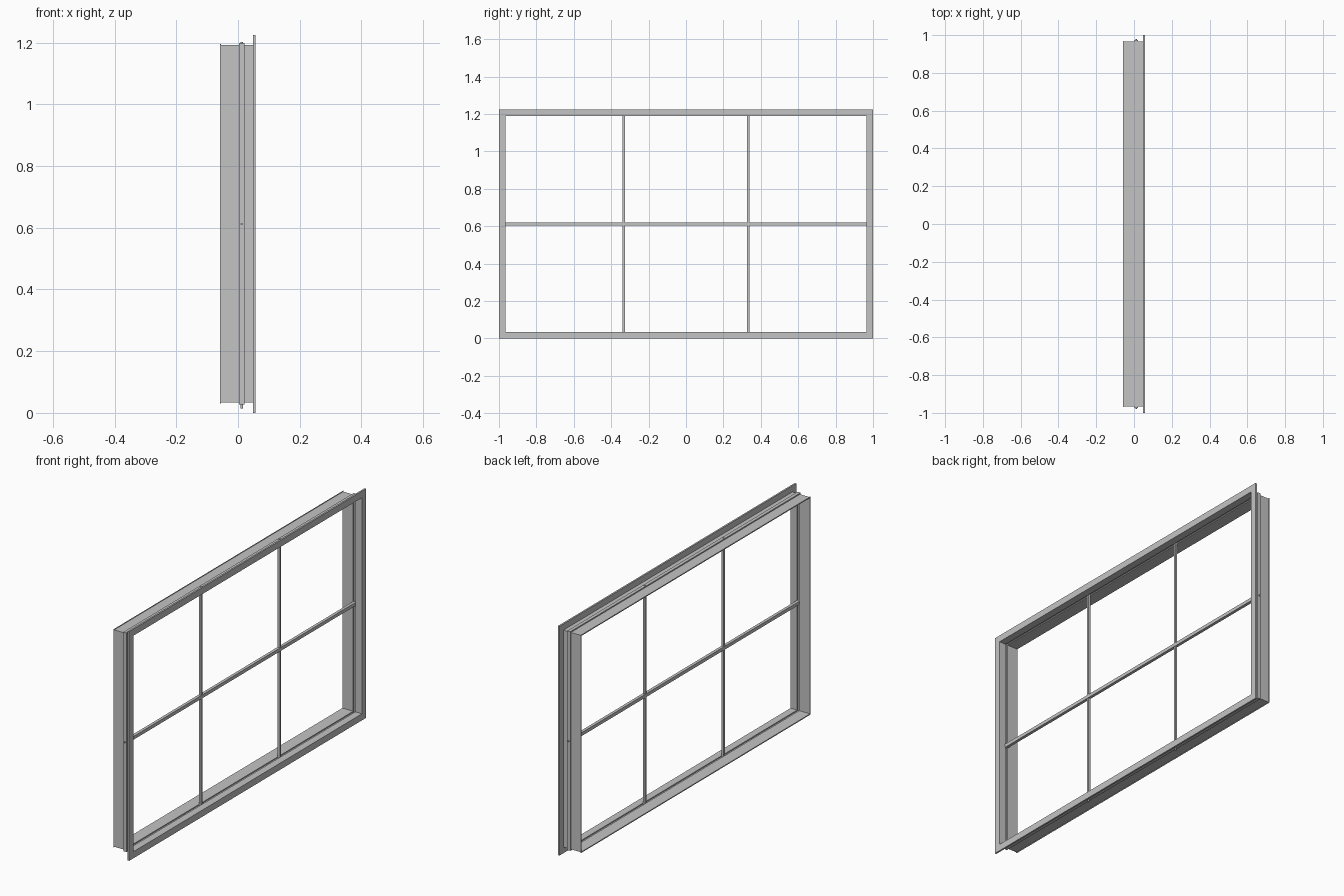
import bpy, bmesh, math

if "Cube" in bpy.data.objects:
    bpy.data.objects.remove(bpy.data.objects["Cube"])

H = 1.225          # overall height
MID = 0.612        # crossbar height

mat = bpy.data.materials.new("light grey metal")
mat.diffuse_color = (0.55, 0.55, 0.55, 1)
mat.use_nodes = True
mat.node_tree.nodes["Principled BSDF"].inputs["Base Color"].default_value = mat.diffuse_color


def finish(name, bm):
    bmesh.ops.recalc_face_normals(bm, faces=bm.faces)
    me = bpy.data.meshes.new(name)
    bm.to_mesh(me)
    bm.free()
    me.materials.append(mat)
    ob = bpy.data.objects.new(name, me)
    bpy.context.collection.objects.link(ob)
    return ob


def box(name, lo, hi):
    bm = bmesh.new()
    bmesh.ops.create_cube(bm, size=1)
    for v in bm.verts:
        v.co = [lo[i] if v.co[i] < 0 else hi[i] for i in range(3)]
    return finish(name, bm)


def pin(name, loc, length, rot):
    bm = bmesh.new()
    bmesh.ops.create_cone(bm, cap_ends=True, segments=12, radius1=0.004,
                          radius2=0.004, depth=length)
    ob = finish(name, bm)
    ob.location = loc
    ob.rotation_euler = rot
    return ob


# Mitred frame: cross-section (x, inset from outer edge) swept round a rectangle
profile = [
    (-0.058, 0.030), (-0.055, 0.030), (-0.055, 0.033),                # back lip
    (0.003, 0.033), (0.003, 0.027), (0.021, 0.027), (0.021, 0.033),   # outer rib
    (0.048, 0.033), (0.048, 0.0), (0.057, 0.0), (0.057, 0.0355),      # front flange
    (0.018, 0.0355), (0.018, 0.030), (0.006, 0.030), (0.006, 0.0355), # inner groove
    (-0.058, 0.0355),
]
bm = bmesh.new()
loops = []
for sy, top in ((-1, 0), (1, 0), (1, 1), (-1, 1)):
    loops.append([bm.verts.new((x, sy * (1 - d), H - d if top else d))
                  for x, d in profile])
n = len(profile)
for i in range(4):
    a, b = loops[i], loops[(i + 1) % 4]
    for j in range(n):
        k = (j + 1) % n
        bm.faces.new((a[j], a[k], b[k], b[j]))
finish("window_frame", bm)

# Glazing bars seated in the inner groove
box("horizontal_bar", (0.004, -0.97, MID - 0.009), (0.020, 0.97, MID + 0.009))
for side, y in (("left", -0.333), ("right", 0.333)):
    box("vertical_bar_" + side, (0.006, y - 0.006, 0.03), (0.018, y + 0.006, H - 0.03))
    # Fixing pins through the sill and head
    pin("sill_pin_" + side, (0.012, y, 0.0225), 0.015, (0, 0, 0))
    pin("head_pin_" + side, (0.012, y, H - 0.0265), 0.005, (0, 0, 0))

# Fixing pins through the jambs
for side, s in (("left", -1), ("right", 1)):
    pin("jamb_pin_" + side, (0.012, s * 0.975, MID), 0.010, (math.pi / 2, 0, 0))
